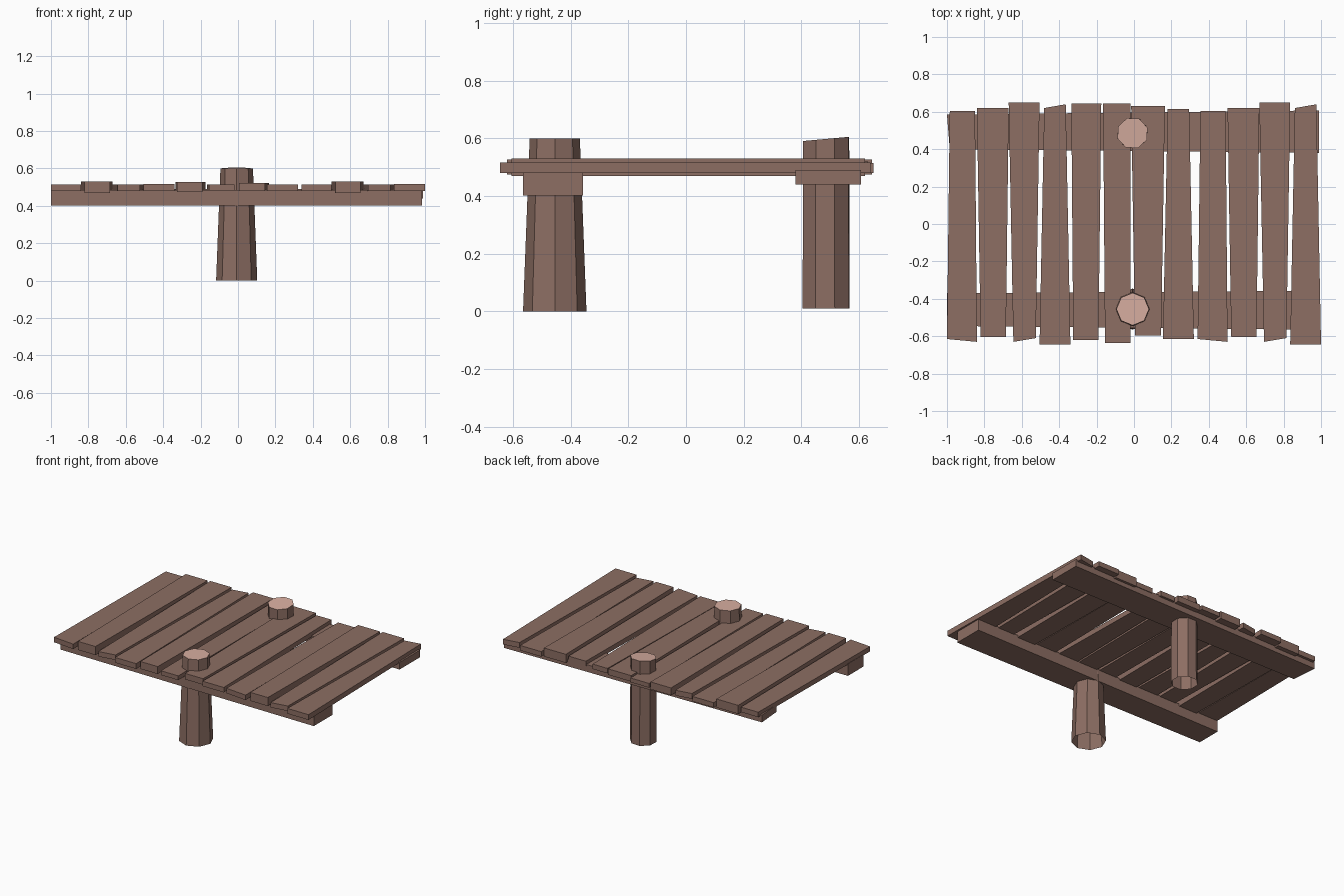
import bpy, math

if "Cube" in bpy.data.objects:
    bpy.data.objects.remove(bpy.data.objects["Cube"])

def material(name, rgb):
    m = bpy.data.materials.new(name)
    m.diffuse_color = (*rgb, 1)
    m.use_nodes = True
    m.node_tree.nodes["Principled BSDF"].inputs["Base Color"].default_value = m.diffuse_color
    return m

wood = material("brown wood", (0.266, 0.156, 0.125))
cut_wood = material("pale cut wood", (0.68, 0.42, 0.35))

def mesh_object(name, verts, faces, *mats):
    me = bpy.data.meshes.new(name)
    me.from_pydata(verts, [], faces)
    for m in mats:
        me.materials.append(m)
    ob = bpy.data.objects.new(name, me)
    bpy.context.collection.objects.link(ob)
    return ob

def board(name, corners, z0, z1):
    """Extrude four counter-clockwise (x, y) corners from z0 to z1."""
    verts = [(x, y, z) for z in (z0, z1) for x, y in corners]
    faces = [(3, 2, 1, 0), (4, 5, 6, 7)]
    faces += [(i, (i + 1) % 4, 4 + (i + 1) % 4, 4 + i) for i in range(4)]
    return mesh_object(name, verts, faces, wood)

def post(name, cx, cy, z0, z1, r0, r1, turn, slope):
    """Tapered eight-sided post, open underneath, with a pale cut top."""
    n = 8
    verts = []
    for r, z, s in ((r0, z0, 0), (r1, z1, slope)):
        for i in range(n):
            a = math.tau * i / n + turn
            dy = r * math.sin(a)
            verts.append((cx + r * math.cos(a), cy + dy, z + s * dy))
    faces = [(i, (i + 1) % n, n + (i + 1) % n, n + i) for i in range(n)]
    faces.append(tuple(range(n, 2 * n)))
    ob = mesh_object(name, verts, faces, wood, cut_wood)
    ob.data.polygons[n].material_index = 1

# Planks: front x left/right, back x left/right, front y left/right,
# back y left/right, bottom z, top z
planks = [
    (-1.0, -.84, -.985, -.85, -.615, -.63, .605, .605, .48, .515),
    (-.82, -.685, -.84, -.67, -.605, -.605, .62, .62, .47, .53),
    (-.645, -.525, -.67, -.505, -.63, -.61, .65, .65, .48, .515),
    (-.505, -.34, -.48, -.365, -.645, -.645, .62, .64, .48, .517),
    (-.325, -.19, -.335, -.175, -.62, -.62, .645, .645, .475, .527),
    (-.155, -.02, -.165, -.02, -.635, -.635, .645, .645, .483, .513),
    (.005, .145, -.015, .165, -.595, -.595, .63, .63, .48, .522),
    (.155, .32, .18, .295, -.615, -.615, .615, .615, .48, .515),
]
# The first four planks repeat at the right end
planks += [tuple(v + 1.34 if i < 4 else v for i, v in enumerate(p)) for p in planks[:4]]
for k, (fl, fr, bl, br, yfl, yfr, ybl, ybr, z0, z1) in enumerate(planks, 1):
    board(f"plank_{k:02d}", [(fl, yfl), (fr, yfr), (br, ybr), (bl, ybl)], z0, z1)

# Cross beams under the planks
board("front_beam", [(-1, -.545), (.985, -.565), (.985, -.357), (-1, -.37)], .402, .486)
board("back_beam", [(-.985, .4), (.99, .38), (.99, .607), (-1, .585)], .44, .49)

# Support posts
post("front_post", -.007, -.455, 0, .6, .11, .087, 0, 0)
post("back_post", -.008, .486, .01, .598, .087, .085, math.radians(20), .09)
